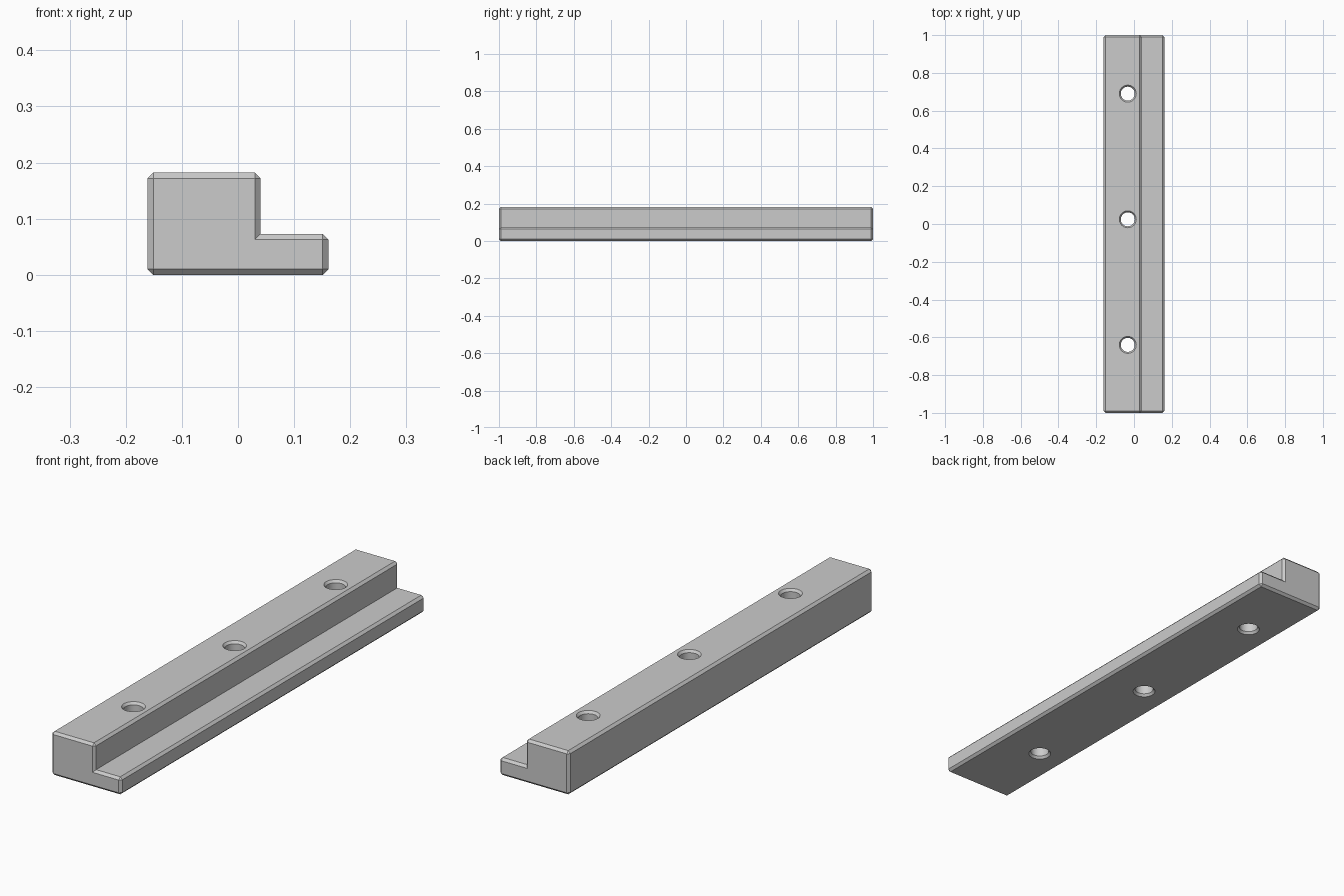
import bpy
import bmesh
import math
from mathutils import Matrix, Vector

cube = bpy.data.objects.get("Cube")
if cube:
    bpy.data.objects.remove(cube, do_unlink=True)

LEFT, RIGHT, STEP = -0.161, 0.161, 0.04
TOP, LEDGE = 0.182, 0.073
CHAMFER = 0.01
HOLE_X, HOLE_R = -0.033, 0.037
HOLE_Y = (-0.64, 0.025, 0.69)

grey = bpy.data.materials.new("plain grey")
grey.use_nodes = True
colour = (0.6, 0.6, 0.6, 1)
grey.diffuse_color = colour
grey.node_tree.nodes["Principled BSDF"].inputs["Base Color"].default_value = colour


def make_object(name, bm):
    bmesh.ops.recalc_face_normals(bm, faces=bm.faces[:])
    mesh = bpy.data.meshes.new(name)
    bm.to_mesh(mesh)
    bm.free()
    mesh.materials.append(grey)
    obj = bpy.data.objects.new(name, mesh)
    bpy.context.collection.objects.link(obj)
    return obj


# Stepped rail: L profile extruded along its length, outer edges chamfered
bm = bmesh.new()
profile = [(LEFT, 0), (RIGHT, 0), (RIGHT, LEDGE),
           (STEP, LEDGE), (STEP, TOP), (LEFT, TOP)]
cap = bm.faces.new([bm.verts.new((x, -1, z)) for x, z in profile])
ext = bmesh.ops.extrude_face_region(bm, geom=[cap])
moved = [v for v in ext["geom"] if isinstance(v, bmesh.types.BMVert)]
bmesh.ops.translate(bm, verts=moved, vec=Vector((0, 2, 0)))
bmesh.ops.recalc_face_normals(bm, faces=bm.faces[:])
outer = [e for e in bm.edges if e.is_convex]
bmesh.ops.bevel(bm, geom=outer, offset=CHAMFER, segments=1,
                affect='EDGES', offset_type='OFFSET', clamp_overlap=True)
rail = make_object("stepped_rail", bm)


# Bolt hole cutter: a shaft that flares at both mouths
def hole_cutter(y):
    bm = bmesh.new()
    over = CHAMFER
    wide = HOLE_R + CHAMFER * 0.8 + over * 0.8
    outline = [(0, -over), (wide, -over), (HOLE_R, CHAMFER),
               (HOLE_R, TOP - CHAMFER), (wide, TOP + over), (0, TOP + over)]
    verts = [bm.verts.new((r, 0, z)) for r, z in outline]
    edges = [bm.edges.new(pair) for pair in zip(verts, verts[1:])]
    bmesh.ops.spin(bm, geom=verts + edges, cent=(0, 0, 0), axis=(0, 0, 1),
                   angle=math.tau, steps=40)
    bmesh.ops.remove_doubles(bm, verts=bm.verts[:], dist=0.0001)
    bmesh.ops.transform(bm, matrix=Matrix.Translation((HOLE_X, y, 0)),
                        verts=bm.verts[:])
    cutter = make_object("hole_cutter", bm)
    cutter.hide_render = True
    return cutter


# Drill the holes, then drop the cutters
bpy.ops.object.select_all(action='DESELECT')
bpy.context.view_layer.objects.active = rail
rail.select_set(True)
for y in HOLE_Y:
    cutter = hole_cutter(y)
    mod = rail.modifiers.new("drill", 'BOOLEAN')
    mod.operation = 'DIFFERENCE'
    mod.solver = 'EXACT'
    mod.object = cutter
    bpy.ops.object.modifier_apply(modifier=mod.name)
    bpy.data.objects.remove(cutter, do_unlink=True)

bpy.ops.object.shade_smooth_by_angle(angle=math.radians(25))
